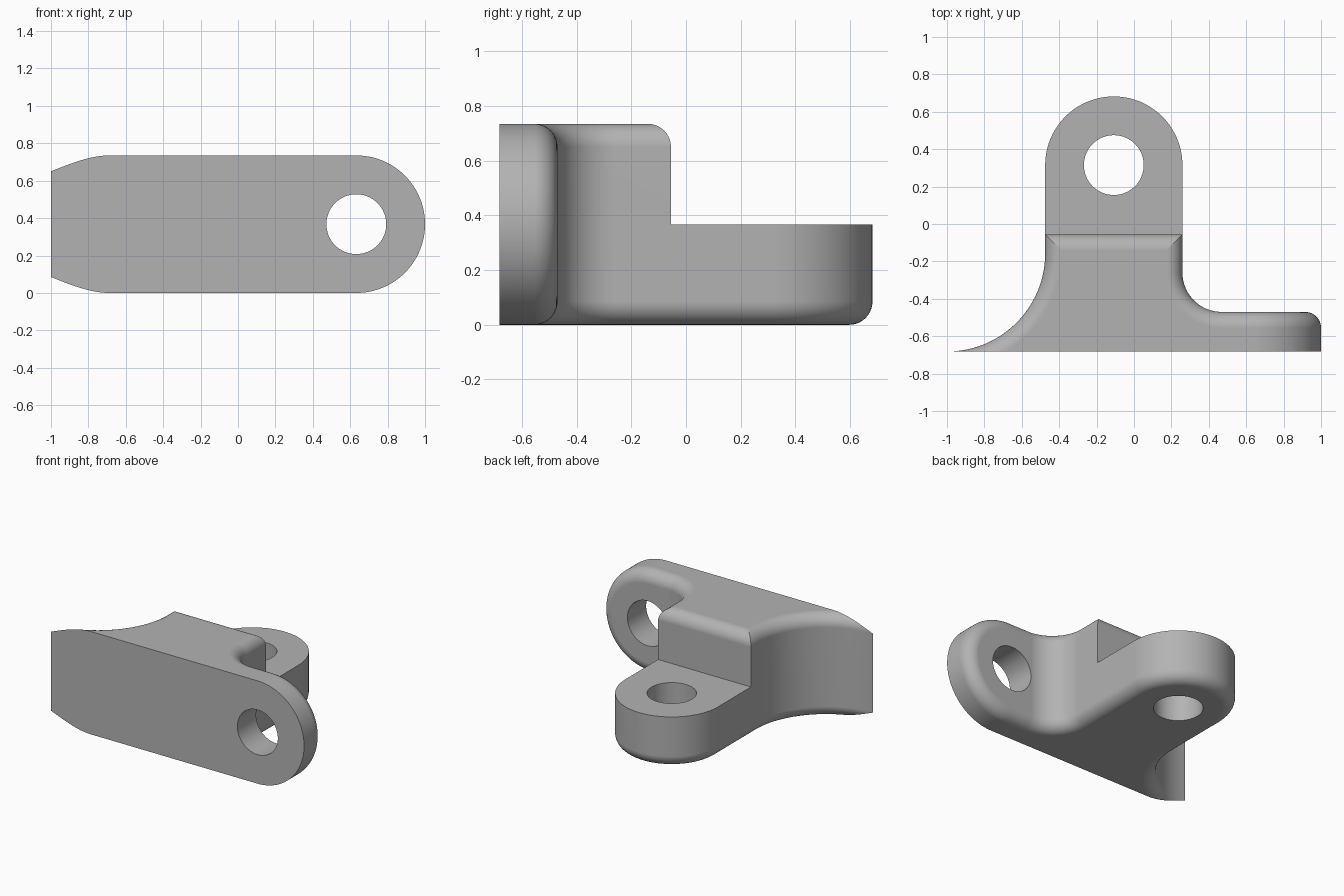
import bpy, bmesh
from math import asin, cos, sin, pi
from mathutils import Matrix

if "Cube" in bpy.data.objects:
    bpy.data.objects.remove(bpy.data.objects["Cube"])

FRONT, BACK, STEP = -0.682, -0.47, -0.055   # y of front face, flange back, step wall
HEIGHT, MID = 0.735, 0.3675                 # full height and tongue top
FILLET, STEPS = 0.085, 10
TONGUE = (-0.108, 0.315)                    # x, y of tongue centre
EYE_X = 0.6325                              # x of flange eye
HOLE = 0.16

# (wall inset, height inset) along the quarter-round fillet, from wall to face
ROUND = [(FILLET * (1 - cos(a)), FILLET * (1 - sin(a)))
         for a in (pi / 2 * i / STEPS for i in range(STEPS + 1))]


def arc(cx, cy, r, start, end, n):
    return [(cx + r * cos(start + (end - start) * i / n),
             cy + r * sin(start + (end - start) * i / n)) for i in range(n + 1)]


def loft(name, rings):
    """Skin equal-length rings of 3D points and cap both ends."""
    bm = bmesh.new()
    rows = [[bm.verts.new(p) for p in ring] for ring in rings]
    for a, b in zip(rows, rows[1:]):
        for i in range(len(a)):
            bm.faces.new((a[i - 1], a[i], b[i], b[i - 1]))
    bm.faces.new(rows[0])
    bm.faces.new(rows[-1])
    bmesh.ops.remove_doubles(bm, verts=bm.verts, dist=1e-5)
    bmesh.ops.recalc_face_normals(bm, faces=bm.faces)
    return add_object(name, bm)


def add_object(name, bm):
    mesh = bpy.data.meshes.new(name)
    bm.to_mesh(mesh)
    bm.free()
    obj = bpy.data.objects.new(name, mesh)
    bpy.context.collection.objects.link(obj)
    return obj


def cylinder(name, matrix):
    bm = bmesh.new()
    bmesh.ops.create_cone(bm, cap_ends=True, segments=64, radius1=HOLE,
                          radius2=HOLE, depth=0.9, matrix=matrix)
    return add_object(name, bm)


def plan(inset, z, upper):
    """Plan outline, drawn inwards by the fillet inset."""
    sweep = 0.525 + inset
    tx, ty = TONGUE
    wall = STEP - inset if upper else STEP
    half = 0.367 - inset
    tongue = arc(tx, ty, half, pi, 0, 40)
    if upper:
        tongue = [(x, wall) for x, y in tongue]
    pts = arc(-1, FRONT + 0.525, sweep, -asin(0.525 / sweep), 0, 28)
    pts += [(tx - half, wall)] + tongue + [(tx + half, wall)]
    pts += arc(0.469, BACK + 0.21, 0.21 + inset, pi, 1.5 * pi, 20)
    pts += [(1.2, BACK - inset), (1.2, FRONT)]
    return [(x, y, z) for x, y in pts]


# Body: tongue below, stepped block above
rings = [plan(d, h, False) for d, h in reversed(ROUND)]
rings += [plan(0, MID, False), plan(0, MID, True)]
rings += [plan(d, HEIGHT - h, True) for d, h in ROUND]
bracket = loft("bracket", rings)


# Envelope that rounds the end of the flange
def end_ring(y, inset):
    pts = [(-1.5, -0.1), (EYE_X, -0.1)]
    pts += arc(EYE_X, MID, MID - inset, -pi / 2, pi / 2, 64)
    pts += [(EYE_X, HEIGHT + 0.1), (-1.5, HEIGHT + 0.1)]
    return [(x, y, z) for x, z in pts]


rings = [end_ring(-0.9, 0)] + [end_ring(BACK - d, h) for d, h in reversed(ROUND)]
rings.append(end_ring(1, FILLET))
# Order the rings from front to back
rings.sort(key=lambda ring: ring[0][1])
envelope = loft("flange_envelope", rings)

# Bolt holes
tongue_hole = cylinder("tongue_hole", Matrix.Translation((*TONGUE, 0.2)))
flange_hole = cylinder("flange_hole", Matrix.Translation((EYE_X, -0.6, MID))
                       @ Matrix.Rotation(pi / 2, 4, 'X'))

for cutter, operation in ((envelope, 'INTERSECT'), (tongue_hole, 'DIFFERENCE'),
                          (flange_hole, 'DIFFERENCE')):
    cutter.hide_render = True
    mod = bracket.modifiers.new(cutter.name, 'BOOLEAN')
    mod.operation, mod.object, mod.solver = operation, cutter, 'EXACT'

# Bake the cuts and drop the cutters
graph = bpy.context.evaluated_depsgraph_get()
bracket.data = bpy.data.meshes.new_from_object(bracket.evaluated_get(graph))
bracket.modifiers.clear()
for cutter in (envelope, tongue_hole, flange_hole):
    bpy.data.objects.remove(cutter)

# Colour and shading
grey = bpy.data.materials.new("plain_grey")
grey.use_nodes = True
colour = (0.45, 0.45, 0.45, 1)
grey.diffuse_color = colour
grey.node_tree.nodes["Principled BSDF"].inputs["Base Color"].default_value = colour
bracket.data.materials.clear()
bracket.data.materials.append(grey)
for face in bracket.data.polygons:
    face.material_index = 0

bpy.ops.object.select_all(action='DESELECT')
bracket.select_set(True)
bpy.context.view_layer.objects.active = bracket
bpy.ops.object.shade_smooth_by_angle(angle=0.5)
weighted = bracket.modifiers.new("weighted_normals", 'WEIGHTED_NORMAL')
weighted.keep_sharp = True
